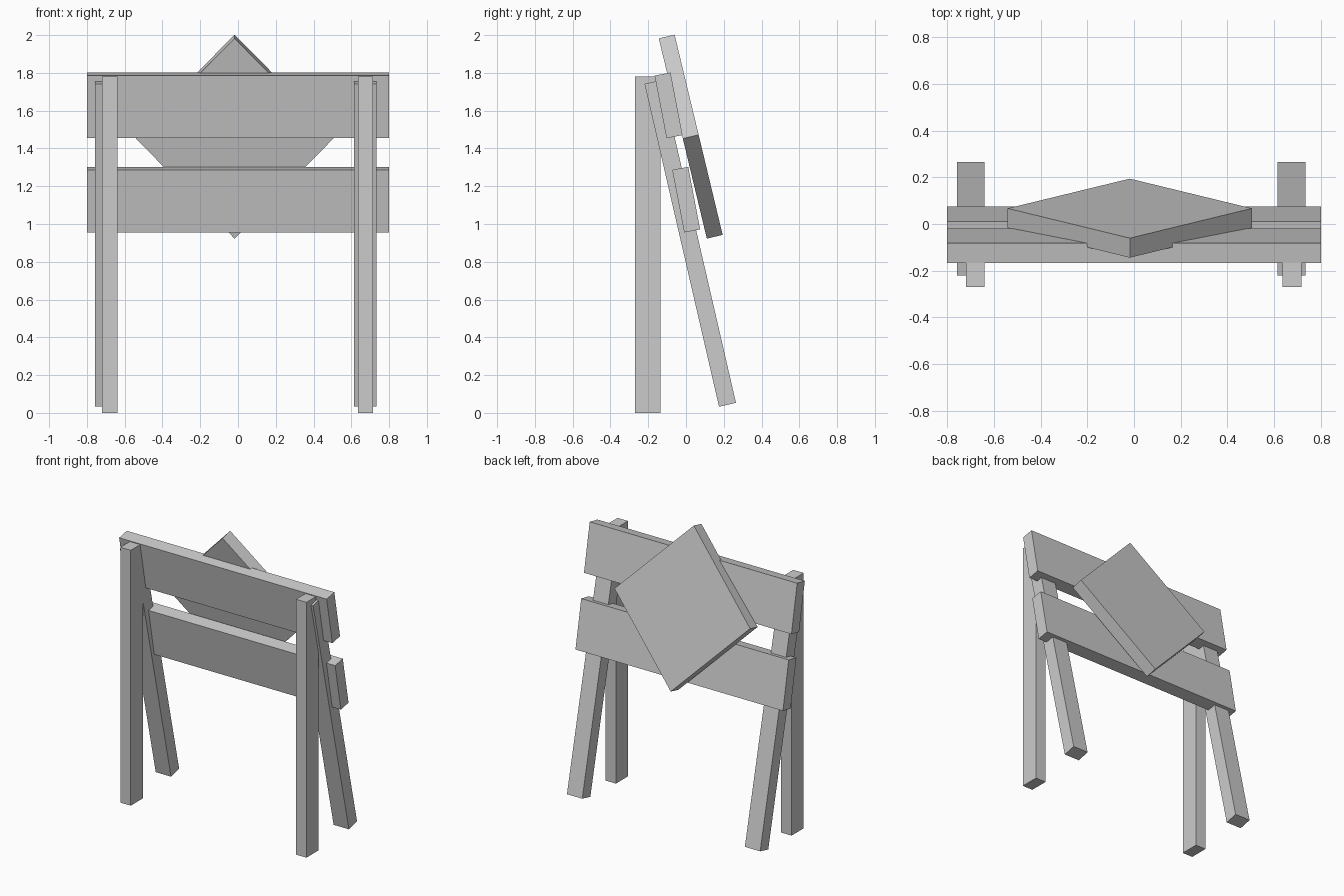
import bpy, bmesh
from math import radians
from mathutils import Matrix

if "Cube" in bpy.data.objects:
    bpy.data.objects.remove(bpy.data.objects["Cube"])


def prism(name, outline, depth, centre, tilt=0):
    """Extrude an upright x/z outline along y, lean it back-to-front, place it."""
    bm = bmesh.new()
    face = bm.faces.new([bm.verts.new((x, -depth / 2, z)) for x, z in outline])
    out = bmesh.ops.extrude_face_region(bm, geom=[face])
    moved = [g for g in out["geom"] if isinstance(g, bmesh.types.BMVert)]
    bmesh.ops.translate(bm, verts=moved, vec=(0, depth, 0))
    bmesh.ops.recalc_face_normals(bm, faces=bm.faces)
    mesh = bpy.data.meshes.new(name)
    bm.to_mesh(mesh)
    bm.free()
    obj = bpy.data.objects.new(name, mesh)
    obj.matrix_world = Matrix.Translation(centre) @ Matrix.Rotation(radians(tilt), 4, 'X')
    bpy.context.collection.objects.link(obj)
    return obj


def rect(w, h):
    return [(-w / 2, -h / 2), (w / 2, -h / 2), (w / 2, h / 2), (-w / 2, h / 2)]


# Legs: upright front post and leaning rear post on each side
for side, x_front, x_back in (("left", -0.679, -0.698), ("right", 0.676, 0.674)):
    prism(f"front_leg_{side}", rect(0.08, 1.78), 0.133, (x_front, -0.2025, 0.89))
    prism(f"back_leg_{side}", rect(0.118, 1.754), 0.092, (x_back, 0.0225, 0.8975), 13)

# Horizontal barrier boards
for name, y, z in (("upper_board", -0.0925, 1.628), ("lower_board", 0.001, 1.129)):
    prism(name, rect(1.6, 0.337), 0.086, (0, y, z), 10.8)

# Diamond sign panel fixed behind the boards
prism("diamond_panel", [(0, -0.545), (0.523, 0), (0, 0.545), (-0.523, 0)],
      0.086, (-0.018, 0.025, 1.4625), 13.5)
